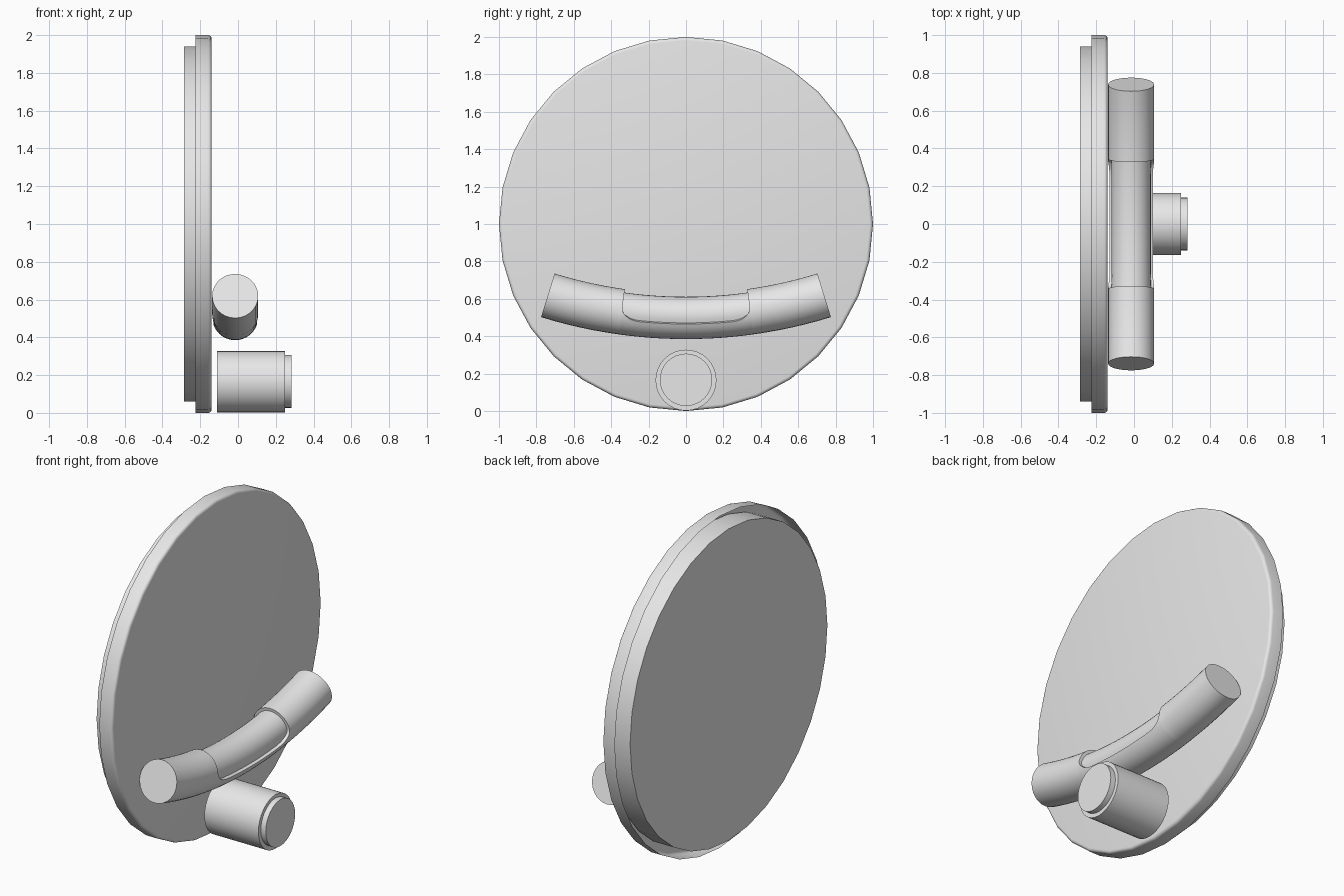
import bpy
import bmesh
from math import sin, cos, pi, radians, sqrt

cube = bpy.data.objects.get("Cube")
if cube:
    bpy.data.objects.remove(cube, do_unlink=True)

grey = bpy.data.materials.new("light grey")
grey.use_nodes = True
grey.diffuse_color = (0.8, 0.8, 0.8, 1)
grey.node_tree.nodes["Principled BSDF"].inputs["Base Color"].default_value = (0.8, 0.8, 0.8, 1)


def loft(name, rings, cap_start=True, cap_end=True):
    """Skin a list of equal-length closed rings."""
    bm = bmesh.new()
    loops = [[bm.verts.new(p) for p in ring] for ring in rings]
    n = len(loops[0])
    for a, b in zip(loops, loops[1:]):
        for i in range(n):
            j = (i + 1) % n
            bm.faces.new((a[i], a[j], b[j], b[i]))
    if cap_start:
        bm.faces.new(loops[0][::-1])
    if cap_end:
        bm.faces.new(loops[-1])
    bmesh.ops.remove_doubles(bm, verts=bm.verts, dist=1e-5)
    bmesh.ops.recalc_face_normals(bm, faces=bm.faces)
    mesh = bpy.data.meshes.new(name)
    bm.to_mesh(mesh)
    bm.free()
    obj = bpy.data.objects.new(name, mesh)
    bpy.context.collection.objects.link(obj)
    mesh.materials.append(grey)
    bpy.ops.object.select_all(action='DESELECT')
    obj.select_set(True)
    bpy.context.view_layer.objects.active = obj
    bpy.ops.object.shade_smooth_by_angle(angle=radians(35))
    return obj


def turned(name, profile, z, sides=32, **caps):
    """Revolve (x, radius) points around a line parallel to x."""
    turns = [2 * pi * i / sides for i in range(sides)]
    return loft(name, [[(x, r * cos(t), z + r * sin(t)) for t in turns]
                       for x, r in profile], **caps)


# Large round plate: a shallow cup, open at the back, with a rounded front rim
bevel = 0.018
rim = [(-0.14 - bevel * (1 - sin(t)), 1 - bevel * (1 - cos(t)))
       for t in (0, pi / 8, pi / 4, 3 * pi / 8, pi / 2)]
turned("front_plate", [(-0.225, 1)] + rim, 1, cap_start=False)

# Smaller disc nested in the open back
turned("back_disc", [(-0.285, 0.94), (-0.15, 0.94)], 1)

# Knob and its button
turned("knob", [(-0.11, 0.163), (0.25, 0.163)], 0.165)
turned("knob_button", [(0.25, 0.14), (0.283, 0.14)], 0.167)

# Curved handle with a shallow grip recess over its upper middle
BEND, RADIUS, GRIP_RADIUS = 2.5, 0.122, 0.104
HALF, GRIP, CORNER = 0.75, 0.345, 0.1


def handle_ring(s, upper_radius):
    # The recess edge lifts near its ends to make rounded corners
    t = min(max((abs(s) - GRIP + CORNER) / CORNER, 0), 1)
    edge = radians(-20 + 32 * (1 - sqrt(1 - t * t)))
    upper = [(upper_radius, edge + (pi - 2 * edge) * i / 20) for i in range(21)]
    lower = [(RADIUS, pi - edge + (pi + 2 * edge) * i / 16) for i in range(17)]
    bend = s / BEND
    ring = []
    for r, a in upper + lower:
        reach = BEND - r * sin(a)
        ring.append((-0.015 + r * cos(a), reach * sin(bend),
                     0.507 + BEND - reach * cos(bend)))
    return ring


side = [(GRIP + (HALF - GRIP) * i / 6, RADIUS) for i in range(7)]
middle = [(GRIP * sin(pi / 2 * i / 16), GRIP_RADIUS) for i in range(-16, 17)]
stations = [(-s, r) for s, r in reversed(side)] + middle + side
loft("handle", [handle_ring(s, r) for s, r in stations])
